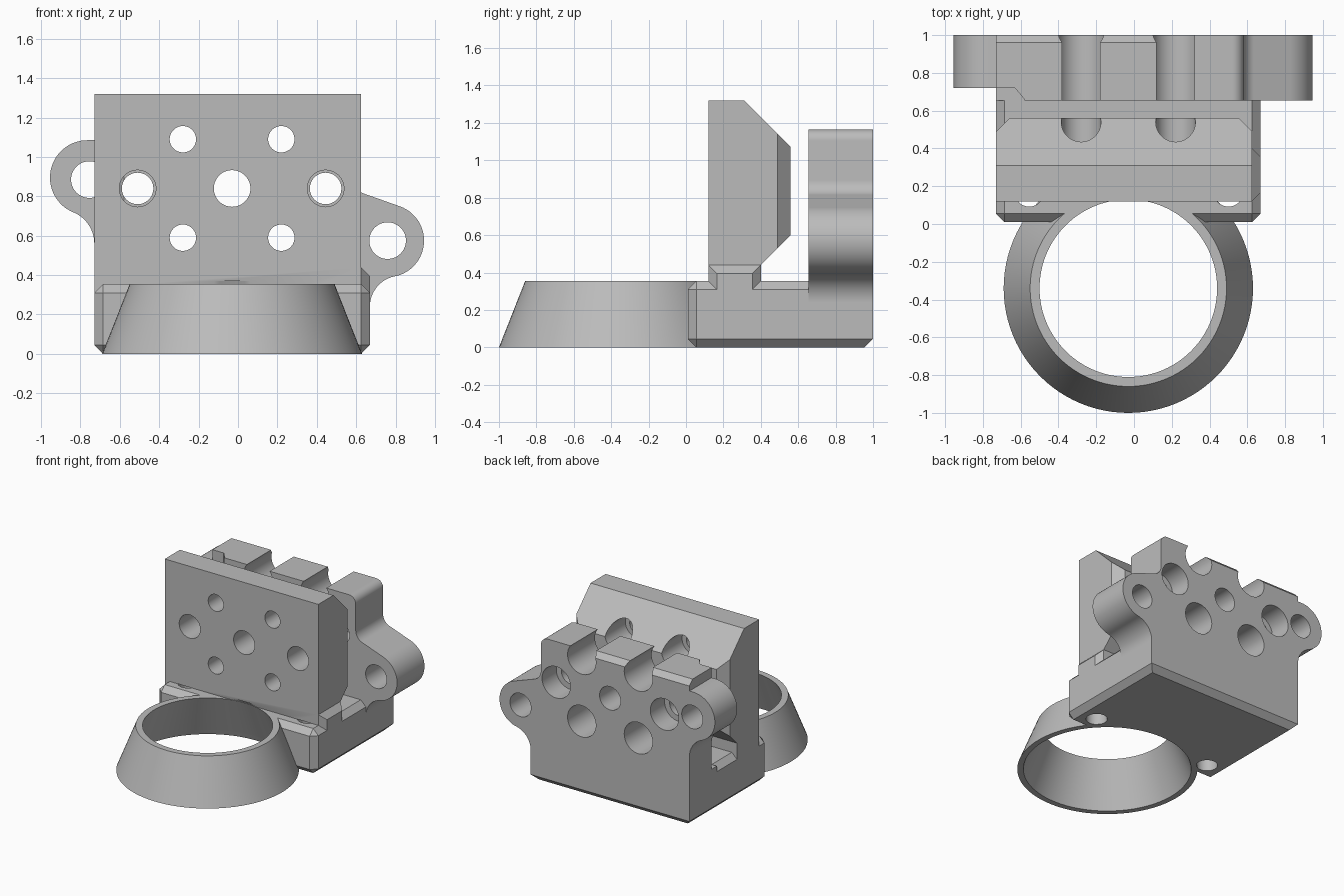
import bpy, bmesh
from math import cos, sin, pi, radians
from mathutils import Matrix, Vector

if "Cube" in bpy.data.objects:
    bpy.data.objects.remove(bpy.data.objects["Cube"])

grey = bpy.data.materials.new("plain grey")
grey.use_nodes = True
grey.diffuse_color = (0.5, 0.5, 0.5, 1)
grey.node_tree.nodes["Principled BSDF"].inputs["Base Color"].default_value = (0.5, 0.5, 0.5, 1)


def make(name, bm):
    bmesh.ops.recalc_face_normals(bm, faces=bm.faces)
    mesh = bpy.data.meshes.new(name)
    bm.to_mesh(mesh)
    bm.free()
    mesh.materials.append(grey)
    ob = bpy.data.objects.new(name, mesh)
    bpy.context.collection.objects.link(ob)
    return ob


def prism(name, pts, axis, a, b):
    """Extrude a closed 2D outline along one axis from a to b."""
    place = {"x": lambda p, t: (t, p[0], p[1]),
             "y": lambda p, t: (p[0], t, p[1]),
             "z": lambda p, t: (p[0], p[1], t)}[axis]
    bm = bmesh.new()
    ends = [[bm.verts.new(place(p, t)) for p in pts] for t in (a, b)]
    for ring in ends:
        bm.faces.new(ring)
    n = len(pts)
    for i in range(n):
        j = (i + 1) % n
        bm.faces.new((ends[0][i], ends[0][j], ends[1][j], ends[1][i]))
    return make(name, bm)


def box_mesh(lo, hi):
    bm = bmesh.new()
    bmesh.ops.create_cube(bm, size=1)
    lo, hi = Vector(lo), Vector(hi)
    size = hi - lo
    for v in bm.verts:
        v.co = (lo + hi) / 2 + Vector(c * s for c, s in zip(v.co, size))
    return bm


def arc(cx, cy, r, start, end, n=20):
    angles = [radians(start + (end - start) * i / n) for i in range(n + 1)]
    return [(cx + r * cos(t), cy + r * sin(t)) for t in angles]


def rod(axis, u, v, r, a, b):
    return prism("cutter", arc(u, v, r, 0, 352.5, 47), axis, a, b)


def cut(ob, cutters):
    bpy.context.view_layer.objects.active = ob
    for c in cutters:
        c.hide_render = True
        mod = ob.modifiers.new("cut", "BOOLEAN")
        mod.operation = "DIFFERENCE"
        mod.solver = "EXACT"
        mod.object = c
        bpy.ops.object.modifier_apply(modifier=mod.name)
        bpy.data.objects.remove(c)


def smooth(ob):
    bpy.ops.object.select_all(action="DESELECT")
    ob.select_set(True)
    bpy.context.view_layer.objects.active = ob
    bpy.ops.object.shade_smooth_by_angle(angle=radians(30))


LEFT, RIGHT, CH = -0.73, 0.67, 0.045
MID = -0.03
RING_Y, TOP = -0.34, 0.355
SIDE_X = (-0.51, 0.445)       # outer screw columns
SCREW_X = (-0.28, 0.22)       # inner screw columns
ROWS = (0.59, 0.84, 1.09)     # screw heights


def funnel_cutter():
    bm = bmesh.new()
    bmesh.ops.create_cone(bm, cap_ends=True, segments=96, radius1=0.634, radius2=0.469,
                          depth=0.42, matrix=Matrix.Translation((MID, RING_Y, 0.16)))
    return make("cutter", bm)


# Conical ring: a four-point wall section spun round the ring axis
bm = bmesh.new()
section = [(0.66, 0), (0.52, TOP), (0.47, TOP), (0.615, 0)]
vs = [bm.verts.new((MID + r, RING_Y, z)) for r, z in section]
es = [bm.edges.new((vs[i], vs[(i + 1) % 4])) for i in range(4)]
bmesh.ops.spin(bm, geom=vs + es, cent=(MID, RING_Y, 0), axis=(0, 0, 1),
               angle=2 * pi, steps=96, use_merge=True)
bmesh.ops.remove_doubles(bm, verts=bm.verts, dist=1e-4)
ring = make("conical_ring", bm)

# Base block, chamfered except along the back wall's upright edges
bm = box_mesh((LEFT, 0.01, 0), (RIGHT, 1, TOP))
edges = []
for e in bm.edges:
    at_back = all(v.co.y > 0.9 for v in e.verts)
    at_bottom = all(v.co.z < 0.1 for v in e.verts)
    if at_bottom or not at_back:
        edges.append(e)
bmesh.ops.bevel(bm, geom=edges, offset=CH, segments=1, affect="EDGES", profile=0.5)
base = make("base_block", bm)
cut(base, [funnel_cutter()] + [rod("z", x, 0.17, 0.078, -0.1, 0.5) for x in (-0.555, 0.5)])

# Rib that carries the plate, chamfered at its right end
bm = box_mesh((LEFT, 0.12, 0.2), (RIGHT, 0.40, 0.44))
edges = [e for e in bm.edges
         if all(v.co.x > 0 for v in e.verts) and any(v.co.z > 0.3 for v in e.verts)]
bmesh.ops.bevel(bm, geom=edges, offset=CH, segments=1, affect="EDGES", profile=0.5)
rib = make("plate_rib", bm)
cut(rib, [funnel_cutter()] + [rod("z", x, 0.17, 0.078, -0.1, TOP) for x in (-0.555, 0.5)])

# Upright front plate with sloped back and chamfered ends
plate = prism("front_plate", [(0.12, 0.43), (0.12, 1.32), (0.31, 1.32), (0.56, 1.07),
                              (0.56, 0.60), (0.39, 0.43)], "x", LEFT, 0.625)
cutters = [prism("cutter", [(x, 0.49), (x - s * 0.07, 0.56), (x - s * 0.09, 0.58),
                            (x + s * 0.1, 0.58), (x + s * 0.1, 0.49)], "z", 0.3, 1.4)
           for x, s in ((LEFT, -1), (0.625, 1))]
cutters += [rod("y", x, 0.84, 0.093, 0, 0.7) for x in SIDE_X + (MID,)]
for x in SCREW_X:
    for z in (ROWS[0], ROWS[2]):
        cutters += [rod("y", x, z, 0.067, 0, 0.7), rod("y", x, z, 0.105, 0.30, 0.7)]
cut(plate, cutters)

# Back wall with a lug on each side
outline = [(LEFT, 0.2), (RIGHT, 0.2)]
outline += arc(0.827, 0.24, 0.157, 180, 101)
outline += arc(0.76, 0.575, 0.185, -79, 69, 32)
outline += arc(0.665, 0.895, 0.085, 249, 180, 12)
outline += arc(0.52, 1.105, 0.06, 0, 90, 12)
outline += [(LEFT, 1.165), (LEFT, 1.085)]
outline += arc(-0.765, 0.895, 0.19, 90, 247.8, 32)
outline += arc(-0.902, 0.56, 0.172, 67.8, 0)
wall = prism("back_wall", outline, "y", 0.655, 1)

# Notch behind the left lug, rear top chamfer, screw grooves and holes
cutters = [prism("cutter", [(-1.1, 0.5), (-0.58, 0.5), (-0.58, 0.66), (-0.63, 0.72),
                            (-1.1, 0.72)], "z", TOP, 1.3),
           prism("cutter", [(0.94, 1.185), (1.02, 1.105), (1.02, 1.185)], "x", -0.8, 0.22)]
for x in SCREW_X:
    cutters += [rod("y", x, z, 0.125, 0.5, 1.1) for z in (ROWS[0], ROWS[2])]
for x in SIDE_X:
    cutters += [rod("y", x, 0.84, 0.08, 0.5, 1.1), rod("y", x, 0.84, 0.125, 0.82, 1.1)]
cutters += [rod("y", x, z, 0.093, 0.5, 1.1)
            for x, z in ((MID, 0.84), (-0.755, 0.885), (0.76, 0.575))]
cut(wall, cutters)

for part in (ring, base, rib, plate, wall):
    smooth(part)
